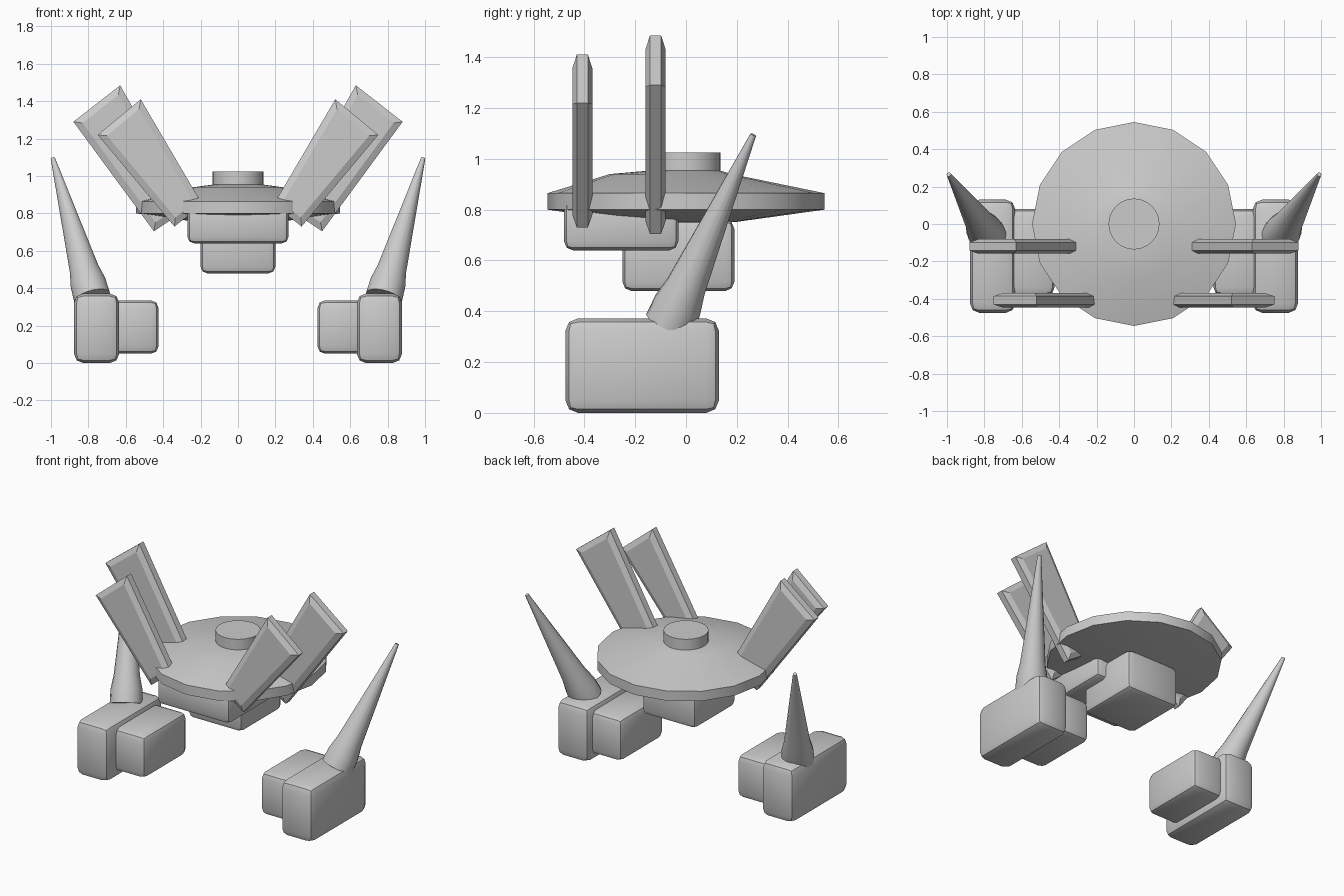
import bpy
import bmesh
from math import cos, sin, tau, radians
from mathutils import Vector

cube = bpy.data.objects.get("Cube")
if cube:
    bpy.data.objects.remove(cube, do_unlink=True)

grey = bpy.data.materials.new("plain grey")
grey.use_nodes = True
grey.diffuse_color = (0.6, 0.6, 0.6, 1)
grey.node_tree.nodes["Principled BSDF"].inputs["Base Color"].default_value = (0.6, 0.6, 0.6, 1)


def finish(bm, name, smooth=True):
    """Turn a bmesh into a shaded object."""
    bmesh.ops.recalc_face_normals(bm, faces=bm.faces[:])
    mesh = bpy.data.meshes.new(name)
    bm.to_mesh(mesh)
    bm.free()
    obj = bpy.data.objects.new(name, mesh)
    bpy.context.collection.objects.link(obj)
    mesh.materials.append(grey)
    if smooth:
        bpy.ops.object.select_all(action="DESELECT")
        obj.select_set(True)
        bpy.context.view_layer.objects.active = obj
        bpy.ops.object.shade_smooth_by_angle(angle=radians(35))
    return obj


def loft(name, rings, smooth=True):
    """Skin a stack of equal-sized rings and cap both ends."""
    bm = bmesh.new()
    loops = [[bm.verts.new(p) for p in ring] for ring in rings]
    n = len(loops[0])
    for a, b in zip(loops, loops[1:]):
        for i in range(n):
            j = (i + 1) % n
            bm.faces.new((a[i], a[j], b[j], b[i]))
    bm.faces.new(loops[0])
    bm.faces.new(loops[-1])
    return finish(bm, name, smooth)


def circle(radius, z, sides, y=0):
    return [Vector((radius * cos(tau * i / sides), y + radius * sin(tau * i / sides), z))
            for i in range(sides)]


def rounded_box(name, low, high, bevel):
    low, high = Vector(low), Vector(high)
    bm = bmesh.new()
    bmesh.ops.create_cube(bm, size=1)
    for v in bm.verts:
        v.co = (low + high) / 2 + v.co * (high - low)
    bmesh.ops.bevel(bm, geom=bm.edges[:], offset=bevel, segments=2,
                    profile=0.5, affect="EDGES")
    return finish(bm, name)


def fin(name, corners, y, side):
    """Tapered plate in the xz plane with chamfered borders."""
    pts = [Vector((x, z)) for x, z in corners]
    inner = []
    for i, p in enumerate(pts):
        a = (pts[i - 1] - p).normalized()
        b = (pts[(i + 1) % 4] - p).normalized()
        inner.append(p + (a + b) * 0.035)
    layers = ((inner, -0.039), (pts, -0.022), (pts, 0.022), (inner, 0.039))
    loft(name, [[(side * p.x, y + dy, p.y) for p in loop] for loop, dy in layers], False)


def horn(name, base, tip, side):
    base, tip = Vector(base), Vector(tip)
    axis = tip - base
    turn = axis.to_track_quat("Z", "Y")
    rings = []
    for t, r in ((0, 0.1), (0.1, 0.097), (0.2, 0.08), (1, 0.012)):
        ring = [base + axis * t + turn @ p for p in circle(r, 0, 16)]
        rings.append([(side * p.x, p.y, p.z) for p in ring])
    loft(name, rings)


# Saucer body and its top cap
loft("disc_body", [circle(0.2, 0.752, 16), circle(0.545, 0.8, 16), circle(0.545, 0.865, 16),
                   circle(0.24, 0.94, 16, -0.06), circle(0.13, 0.955, 16)])
loft("top_cap", [circle(0.136, 0.93, 32), circle(0.136, 1.025, 32)])

# Blocks under the body
rounded_box("front_block", (-0.27, -0.48, 0.64), (0.27, -0.03, 0.85), 0.035)
rounded_box("lower_block", (-0.2, -0.25, 0.48), (0.2, 0.19, 0.76), 0.035)

# Mirrored fins, pods and horns
for side, label in ((1, "left"), (-1, "right")):
    fin(label + "_front_fin", ((0.52, 1.41), (0.75, 1.22), (0.34, 0.73), (0.19, 0.847)), -0.408, side)
    fin(label + "_rear_fin", ((0.63, 1.485), (0.88, 1.29), (0.45, 0.705), (0.26, 0.83)), -0.12, side)
    for part, low, high, bevel in (
            ("outer_pod", (0.635, -0.475, 0), (0.877, 0.13, 0.372), 0.05),
            ("inner_pod", (0.425, -0.38, 0.05), (0.68, 0.08, 0.335), 0.04)):
        xs = sorted((side * low[0], side * high[0]))
        rounded_box(label + "_" + part, (xs[0], *low[1:]), (xs[1], *high[1:]), bevel)
    horn(label + "_horn", (0.78, -0.065, 0.35), (0.99, 0.265, 1.095), side)
